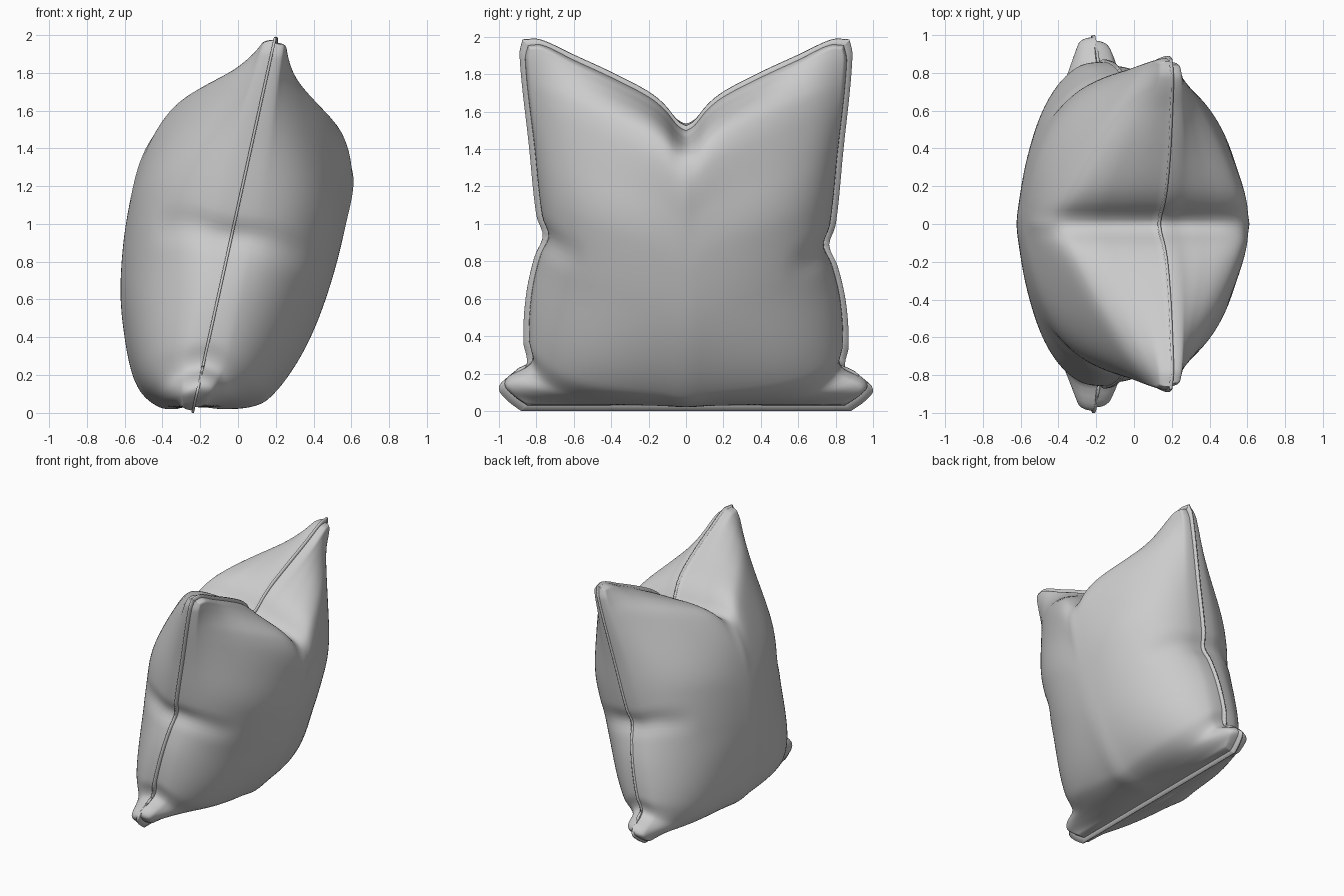
import bpy, bmesh, math
from mathutils import Vector

if "Cube" in bpy.data.objects:
    bpy.data.objects.remove(bpy.data.objects["Cube"])


def curve(pts, x):
    """Smooth Hermite interpolation through (x, value) pairs."""
    n = len(pts)
    x = min(max(x, pts[0][0]), pts[-1][0])
    i = max(k for k in range(n - 1) if pts[k][0] <= x)

    def slope(k):
        a, b = pts[max(k - 1, 0)], pts[min(k + 1, n - 1)]
        return (b[1] - a[1]) / (b[0] - a[0])
    (x0, y0), (x1, y1) = pts[i], pts[i + 1]
    h = x1 - x0
    t = (x - x0) / h
    return (y0 * (1 + 2 * t) * (1 - t) ** 2 + h * slope(i) * t * (1 - t) ** 2
            + y1 * t * t * (3 - 2 * t) + h * slope(i + 1) * t * t * (t - 1))


def smooth(a, b, x):
    t = min(max((x - a) / (b - a), 0), 1)
    return t * t * (3 - 2 * t)


# Outline of the seam: half width by height, top edge height by width
WIDTH = [(0, .88), (.05, .95), (.11, 1.0), (.16, .97), (.21, .87), (.26, .85), (.36, .87),
         (.6, .855), (.8, .81), (.91, .765), (1.02, .80), (1.4, .84), (1.9, .89), (2, .87)]
TOP = [(0, 1.525), (.05, 1.55), (.13, 1.635), (.23, 1.705), (.45, 1.805), (.7, 1.905),
       (.9, 1.985), (1, 1.985)]
# Middle cross-sections (x, z) of the two faces, bottom seam to top seam
BACK = [(-.235, .03), (-.3, .02), (-.4, .03), (-.5, .1), (-.56, .22), (-.605, .45), (-.62, .65),
        (-.605, .9), (-.57, 1.12), (-.52, 1.32), (-.45, 1.46), (-.38, 1.52), (-.25, 1.535),
        (-.1, 1.52), (.13, 1.5)]
FRONT = [(-.235, .03), (-.1, .02), (.05, .03), (.15, .07), (.28, .22), (.4, .44), (.5, .72),
         (.57, 1.0), (.61, 1.22), (.58, 1.34), (.5, 1.4), (.35, 1.44), (.2, 1.47), (.13, 1.5)]


def seam(u, v, inset):
    """Point on the leaning seam plane; u across, v upward."""
    zr = 1.985 * v + (-.025 if u < 0 else .025) * math.sin(math.pi * v)
    w = curve(WIDTH, zr) - inset
    w = .86 + (w - .86) * abs(u) ** 5
    z = inset + (curve(TOP, abs(u)) - 2 * inset) * v
    return Vector((-.24 + .22 * z + .04 * v * (1 - u * u), u * w, z))


def section(pts):
    """Cross-section re-parametrised by arc length."""
    d = [0]
    for a, b in zip(pts, pts[1:]):
        d.append(d[-1] + math.dist(a, b))
    xs = [(k / d[-1], p[0]) for k, p in zip(d, pts)]
    zs = [(k / d[-1], p[1]) for k, p in zip(d, pts)]
    return lambda v: Vector((curve(xs, v), 0, curve(zs, v)))


def finish(name, bm):
    bmesh.ops.remove_doubles(bm, verts=bm.verts, dist=.0001)
    bmesh.ops.recalc_face_normals(bm, faces=bm.faces)
    me = bpy.data.meshes.new(name)
    bm.to_mesh(me)
    bm.free()
    ob = bpy.data.objects.new(name, me)
    bpy.context.collection.objects.link(ob)
    for p in me.polygons:
        p.use_smooth = True
    return ob


def face_panel(name, pts, side, inset, turn, power, nu=110, nv=100):
    """One stuffed half of the cushion."""
    mid = section(pts)
    bm = bmesh.new()
    rows = []
    for j in range(nv + 1):
        v = (1 - math.cos(math.pi * j / nv)) / 2
        # the top turns over quickly so the corners stay full
        arc = 1 - (1 - v) ** (1 - turn * smooth(.4, .95, v))
        puff = mid(arc) - seam(0, v, inset)
        if j in (0, nv):
            puff = Vector()
        top = smooth(.55, .95, v)
        low = 1 - smooth(.05, .4, v)
        row = []
        for i in range(nu + 1):
            u = math.sin(math.pi / 2 * (2 * i / nu - 1))
            a = min(abs(u), 1)
            # fullness across the width: boxy low down, peaked at the top
            full = max(1 - a ** (2.2 + 1.5 * low), 0) ** (.6 - .08 * low)
            f = full + (max(1 - a ** 1.15, 0) ** power - full) * top
            # pinch fold half way up each side
            pv = .455 + (.012 if u < 0 else -.012)
            f *= 1 - .1 * math.exp(-((v - pv) / .035) ** 2) * smooth(.6, .97, a)
            p = seam(u, v, inset) + puff * f
            # rounded lip beside the seam, fading into the puffed face
            e = min((1 - a) * .86, v * 1.8, (1 - v) * 1.8)
            r = 1 - min(max(e, 0) / .02, 1)
            fade = math.exp(-abs(puff.x * f) / .15)
            p.x += side * .055 * math.sqrt(max(1 - r * r, 0)) * fade
            p.z = max(p.z, .012)
            row.append(bm.verts.new(p))
        rows.append(row)
    for r0, r1 in zip(rows, rows[1:]):
        for i in range(nu):
            bm.faces.new((r0[i], r0[i + 1], r1[i + 1], r1[i]))
    return finish(name, bm)


face_panel("back_panel", BACK, -1, .012, .33, .72)
face_panel("front_panel", FRONT, 1, .03, .25, .85)

# Thin flange sewn between the two halves
n = 90
ts = [(1 - math.cos(math.pi * i / n)) / 2 for i in range(n)]
loop = ([(2 * t - 1, 0) for t in ts] + [(1, t) for t in ts]
        + [(1 - 2 * t, 1) for t in ts] + [(-1, 1 - t) for t in ts])
bm = bmesh.new()
outer = [bm.verts.new(seam(u, v, 0)) for u, v in loop]
inner = [bm.verts.new(seam(u, v, .07)) for u, v in loop]
for i in range(len(loop)):
    j = (i + 1) % len(loop)
    bm.faces.new((outer[i], outer[j], inner[j], inner[i]))
flange = finish("seam_flange", bm)
mod = flange.modifiers.new("thickness", "SOLIDIFY")
mod.thickness = .014
mod.offset = 0
